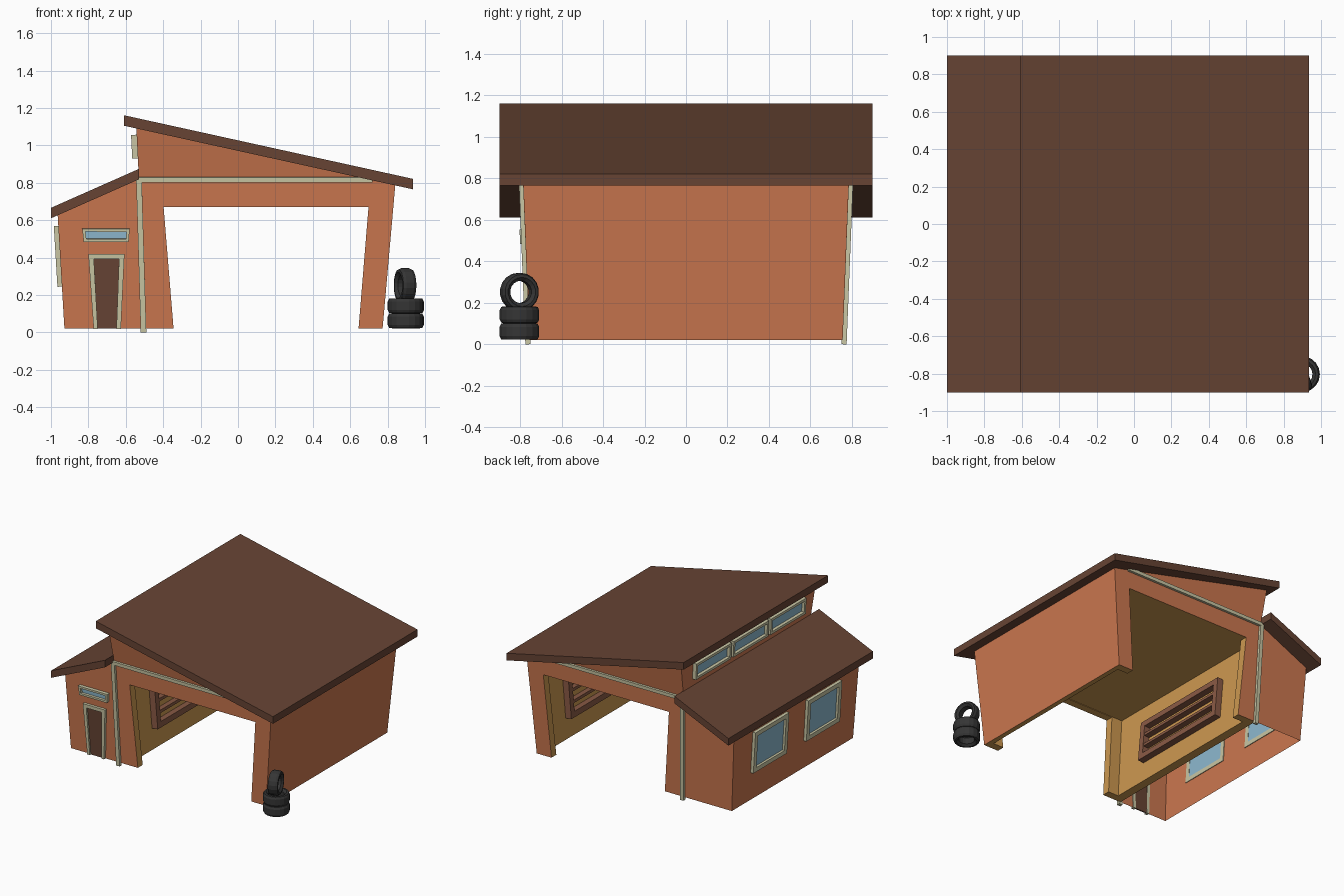
import bpy, bmesh, math
from mathutils import Vector, Matrix

if "Cube" in bpy.data.objects:
    bpy.data.objects.remove(bpy.data.objects["Cube"])

def material(name, hexcol):
    def lin(c):
        return c / 12.92 if c <= 0.04045 else ((c + 0.055) / 1.055) ** 2.4
    m = bpy.data.materials.new(name)
    m.diffuse_color = [lin(int(hexcol[i:i + 2], 16) / 255) for i in (0, 2, 4)] + [1]
    m.use_nodes = True
    m.node_tree.nodes["Principled BSDF"].inputs["Base Color"].default_value = m.diffuse_color
    return m

ORANGE = material("orange wall", "CB774F")
OCHRE = material("ochre interior", "CC9850")
ROOF = material("roof brown", "674434")
TRIM = material("pale trim", "C8C5A3")
GLASS = material("glass blue", "8DB8CE")
WOOD = material("shelf wood", "8A5A45")
RUBBER = material("tyre rubber", "353535")

def build(name, verts, faces, mats, index=0, fix=True):
    me = bpy.data.meshes.new(name)
    me.from_pydata([tuple(v) for v in verts], [], faces)
    if fix:
        bm = bmesh.new()
        bm.from_mesh(me)
        bmesh.ops.recalc_face_normals(bm, faces=bm.faces)
        bm.to_mesh(me)
        bm.free()
    for m in mats:
        me.materials.append(m)
    for p in me.polygons:
        p.material_index = index
    ob = bpy.data.objects.new(name, me)
    bpy.context.collection.objects.link(ob)
    return ob

def loft(name, rings, mats, index=0, closed=False):
    """Join rings of points; cap the ends, or close the loop."""
    n, k = len(rings[0]), len(rings)
    faces = []
    for r in range(k if closed else k - 1):
        for i in range(n):
            a, b = r * n, (r + 1) % k * n
            faces.append((a + i, a + (i + 1) % n, b + (i + 1) % n, b + i))
    if not closed:
        faces += [tuple(range(n)), tuple(range((k - 1) * n, k * n))]
    return build(name, [v for r in rings for v in r], faces, mats, index)

def normal(q):
    return (q[1] - q[0]).cross(q[3] - q[0]).normalized()

def plate(name, q, d0, d1, mat):
    """Slab on a wall quad, from depth d0 to d1 along its outward normal."""
    n = normal(q)
    return loft(name, [[p + n * d for p in q] for d in (d0, d1)], [mat])

def inset(q, w):
    return [p + w * ((q[(i + 1) % 4] - p).normalized() + (q[i - 1] - p).normalized())
            for i, p in enumerate(q)]

def frame(name, q, w, depth, mat):
    n, inner = normal(q), inset(q, w)
    rings = [[a - n * .005, a + n * depth, b + n * depth, b - n * .005]
             for a, b in zip(q, inner)]
    return loft(name, rings, [mat], closed=True)

def window(name, q, w, depth):
    frame(name + "_frame", q, w, depth, TRIM)
    plate(name + "_glass", inset(q, w), -.003, .006, GLASS)

# wall slopes: everything flares outward with height
def wall_y(z):
    return .755 + .04 * (z - .02)

def room_half(z):
    return .585 + .085 * (z - .02)

def door_half(z):
    return .4945 + .082 * (z - .02)

def end_quad(s, z0, z1, xb, xt):
    """Quad on the front (s=-1) or back (s=1) wall."""
    q = [Vector((xb[0], s * wall_y(z0), z0)), Vector((xb[1], s * wall_y(z0), z0)),
         Vector((xt[1], s * wall_y(z1), z1)), Vector((xt[0], s * wall_y(z1), z1))]
    return q if s < 0 else [q[1], q[0], q[3], q[2]]

def ring(xl, zl, yl, xr, zr, yr):
    return [(xl, -yl, zl), (xr, -yr, zr), (xr, yr, zr), (xl, yl, zl)]

# main garage body: lower walls, then gables that flare more
body = loft("garage_walls", [ring(-.505, .02, .755, .773, .02, .755),
                             ring(-.53, .82, .787, .842, .80, .786),
                             ring(-.545, 1.12, .843, .843, .81, .788)], [ORANGE, OCHRE])

# drive-through opening and wider room inside
def cutter(name, half, top, y_of):
    return loft(name, [ring(.15 - half(z), z, y_of(z), .15 + half(z), z, y_of(z))
                       for z in (-.1, top)], [ORANGE, OCHRE], 1)

cutters = [cutter("opening_cutter", door_half, .67, lambda z: 1.0),
           cutter("room_cutter", room_half, .674, lambda z: wall_y(z) - .06)]
for c in cutters:
    mod = body.modifiers.new(c.name, 'BOOLEAN')
    mod.operation, mod.solver, mod.object = 'DIFFERENCE', 'EXACT', c
    c.hide_render = True
bpy.context.view_layer.update()
baked = bpy.data.meshes.new_from_object(body.evaluated_get(bpy.context.evaluated_depsgraph_get()))
body.modifiers.clear()
body.data = baked
for c in cutters:
    bpy.data.objects.remove(c)
for p in baked.polygons:
    if p.normal.z < -.9 and p.center.z < .1:
        p.material_index = 1

# side annex: thin walls, open underneath
pts = [(-.505, .02), (-.928, .02), (-.965, .64), (-.53, .84)]
av = [(x, s * wall_y(z), z) for s in (-1, 1) for x, z in pts]
build("annex_walls", av, [(3, 2, 1, 0), (4, 5, 6, 7), (1, 2, 6, 5)], [ORANGE], fix=False)

# two roof slabs
for name, x0, z0, x1, z1 in (("main_roof", -.61, 1.105, .935, .765),
                             ("annex_roof", -1.0, .61, -.53, .818)):
    loft(name, [[(x0, y, z0), (x1, y, z1), (x1, y, z1 + .056), (x0, y, z0 + .056)]
                for y in (-.9, .9)], [ROOF])

# pale trim strips on front and back
for s, side in ((-1, "front"), (1, "back")):
    plate(side + "_corner_trim", end_quad(s, 0, .83, (-.52, -.49), (-.545, -.515)),
          -.005, .02, TRIM)
    plate(side + "_gable_trim", end_quad(s, .803, .83, (-.54, .72), (-.54, .72)),
          -.005, .02, TRIM)

# front door with frame, and the small window above
plate("door", end_quad(-1, .02, .40, (-.757, -.645), (-.775, -.632)), -.003, .006, ROOF)
plate("door_jamb_left", end_quad(-1, .02, .42, (-.772, -.75), (-.80, -.772)), -.005, .02, TRIM)
plate("door_jamb_right", end_quad(-1, .02, .42, (-.65, -.626), (-.635, -.607)), -.005, .02, TRIM)
plate("door_lintel", end_quad(-1, .393, .42, (-.776, -.633), (-.776, -.633)), -.005, .02, TRIM)
window("transom_window", end_quad(-1, .485, .555, (-.825, -.585), (-.833, -.579)), .016, .026)

# windows on the left: two in the annex, three in the clerestory
def left_quad(y0, y1, z0, z1, x_of):
    return [Vector((x_of(z), y, z)) for y, z in ((y1, z0), (y0, z0), (y0, z1), (y1, z1))]

for i, y in enumerate((-.33, .33)):
    window(f"annex_window_{i}", left_quad(y - .21, y + .21, .245, .57,
           lambda z: -.928 - .0597 * (z - .02)), .035, .024)
for i, y in enumerate((-.465, 0, .465)):
    window(f"clerestory_window_{i}", left_quad(y - .22, y + .22, .93, 1.057,
           lambda z: -.53 - .05 * (z - .82)), .02, .03)

# shelf racks on both inner walls
def inner_quad(s, z0, z1, h):
    return [Vector((.15 + s * room_half(z), -s * y, z))
            for y, z in ((-h, z0), (h, z0), (h, z1), (-h, z1))]

for s, side in ((-1, "left"), (1, "right")):
    frame(side + "_rack_frame", inner_quad(s, .18, .50, .43)
          , .045, .05, WOOD)
    for i, z in enumerate((.285, .375)):
        plate(f"{side}_rack_shelf_{i}", inner_quad(s, z, z + .022, .39), -.003, .045, WOOD)

# tyres: two stacked flat, one standing on top
half = [(.057, .024), (.074, .040), (.089, .038), (.097, .022)]
section = half + [(r, -h) for r, h in reversed(half)]

def tyre(name, mat):
    N = 18
    rings = [[mat @ Vector((r * math.cos(a), r * math.sin(a), h)) for r, h in section]
             for a in (2 * math.pi * k / N for k in range(N))]
    return loft(name, rings, [RUBBER], closed=True)

for i, z in enumerate((.062, .142)):
    tyre(f"flat_tyre_{i}", Matrix.Translation((.897, -.803, z)))
tyre("standing_tyre", Matrix.Translation((.893, -.803, .252)) @ Matrix.Rotation(math.radians(18), 4, 'Z')
     @ Matrix.Rotation(math.pi / 2, 4, 'Y') @ Matrix.Scale(.95, 4))
